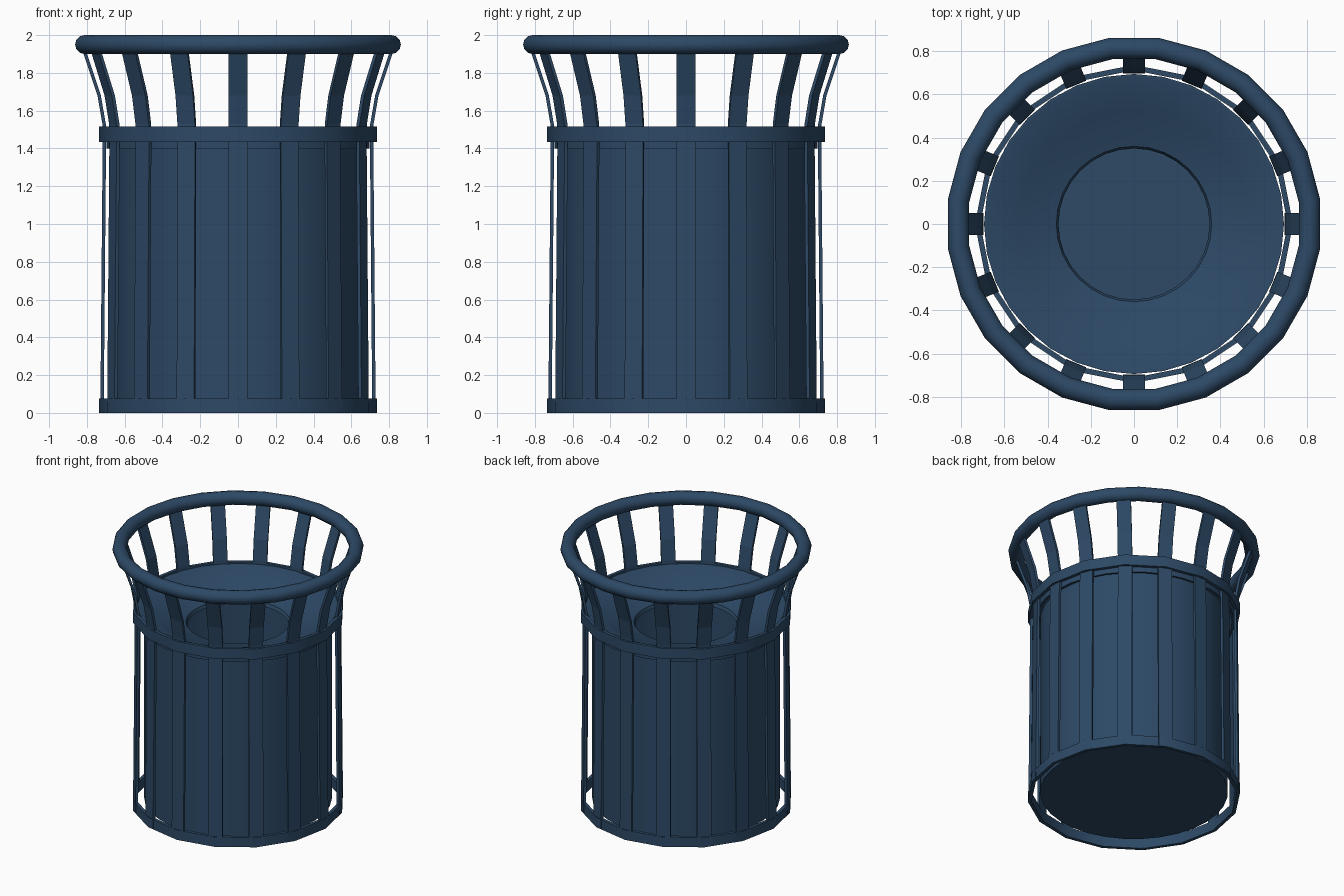
import bpy, bmesh
from math import pi, sin, cos, radians
from mathutils import Matrix, Vector

if "Cube" in bpy.data.objects:
    bpy.data.objects.remove(bpy.data.objects["Cube"])

paint = bpy.data.materials.new("blue_paint")
paint.diffuse_color = (0.026, 0.067, 0.133, 1)
paint.use_nodes = True
paint.node_tree.nodes["Principled BSDF"].inputs["Base Color"].default_value = paint.diffuse_color


def finish(name, bm, angle=None):
    bmesh.ops.remove_doubles(bm, verts=bm.verts, dist=1e-5)
    bmesh.ops.recalc_face_normals(bm, faces=bm.faces)
    me = bpy.data.meshes.new(name)
    bm.to_mesh(me)
    bm.free()
    me.materials.append(paint)
    ob = bpy.data.objects.new(name, me)
    bpy.context.collection.objects.link(ob)
    if angle:
        bpy.ops.object.select_all(action='DESELECT')
        ob.select_set(True)
        bpy.context.view_layer.objects.active = ob
        bpy.ops.object.shade_smooth_by_angle(angle=radians(angle))
    return ob


def lathe(name, profile, sides, closed=True, offset=0.0, angle=35):
    """Revolve (radius, z) points around z."""
    bm = bmesh.new()
    rings = []
    for i in range(sides):
        a = 2 * pi * i / sides + offset
        rings.append([bm.verts.new((r * cos(a), r * sin(a), z)) for r, z in profile])
    n = len(profile)
    for i in range(sides):
        p, q = rings[i], rings[(i + 1) % sides]
        for j in range(n if closed else n - 1):
            k = (j + 1) % n
            quad = [p[j], q[j], q[k], p[k]]
            if profile[j][0] == profile[k][0] == 0:
                continue
            bm.faces.new(quad)
    bmesh.ops.dissolve_degenerate(bm, edges=bm.edges, dist=1e-6)
    return finish(name, bm, angle)


def hoop(name, z0, z1):
    return lathe(name, [(0.737, z0), (0.737, z1), (0.712, z1), (0.712, z0)], 16)


# Flat hoops holding the slats
hoop("bottom_hoop", 0.0, 0.075)
hoop("middle_hoop", 1.435, 1.515)

# Round top rim
lathe("top_rim", [(0.82 + 0.05 * cos(2 * pi * k / 12), 1.95 + 0.05 * sin(2 * pi * k / 12))
                  for k in range(12)], 24, offset=pi / 24, angle=50)

# Inner bin with floor
lathe("liner", [(0, 0.04), (0.65, 0.04), (0.65, 1.42), (0.64, 1.42), (0.64, 0.055), (0, 0.055)],
      32, closed=False)

# Funnel lid with round opening and short skirt
lathe("funnel_lid", [(0.695, 1.40), (0.695, 1.505), (0.68, 1.505), (0.53, 1.435), (0.36, 1.385),
                     (0.35, 1.36), (0.36, 1.36), (0.53, 1.41), (0.66, 1.465), (0.68, 1.40)],
      32)

# Sixteen bent slats flaring outwards at the top
path = [(0.72, 0.005), (0.707, 1.48), (0.709, 1.53), (0.735, 1.68), (0.815, 1.92)]
half_w, half_t = 0.05, 0.009
bm = bmesh.new()
for i in range(16):
    rot = Matrix.Rotation(2 * pi * i / 16, 3, 'Z')
    loops = []
    for r, z in path:
        loops.append([bm.verts.new(rot @ Vector((r + sx * half_t, sy * half_w, z)))
                      for sx, sy in ((-1, -1), (1, -1), (1, 1), (-1, 1))])
    for a, b in zip(loops, loops[1:]):
        for j in range(4):
            k = (j + 1) % 4
            bm.faces.new((a[j], a[k], b[k], b[j]))
    bm.faces.new(loops[0])
    bm.faces.new(loops[-1])
finish("slats", bm)
